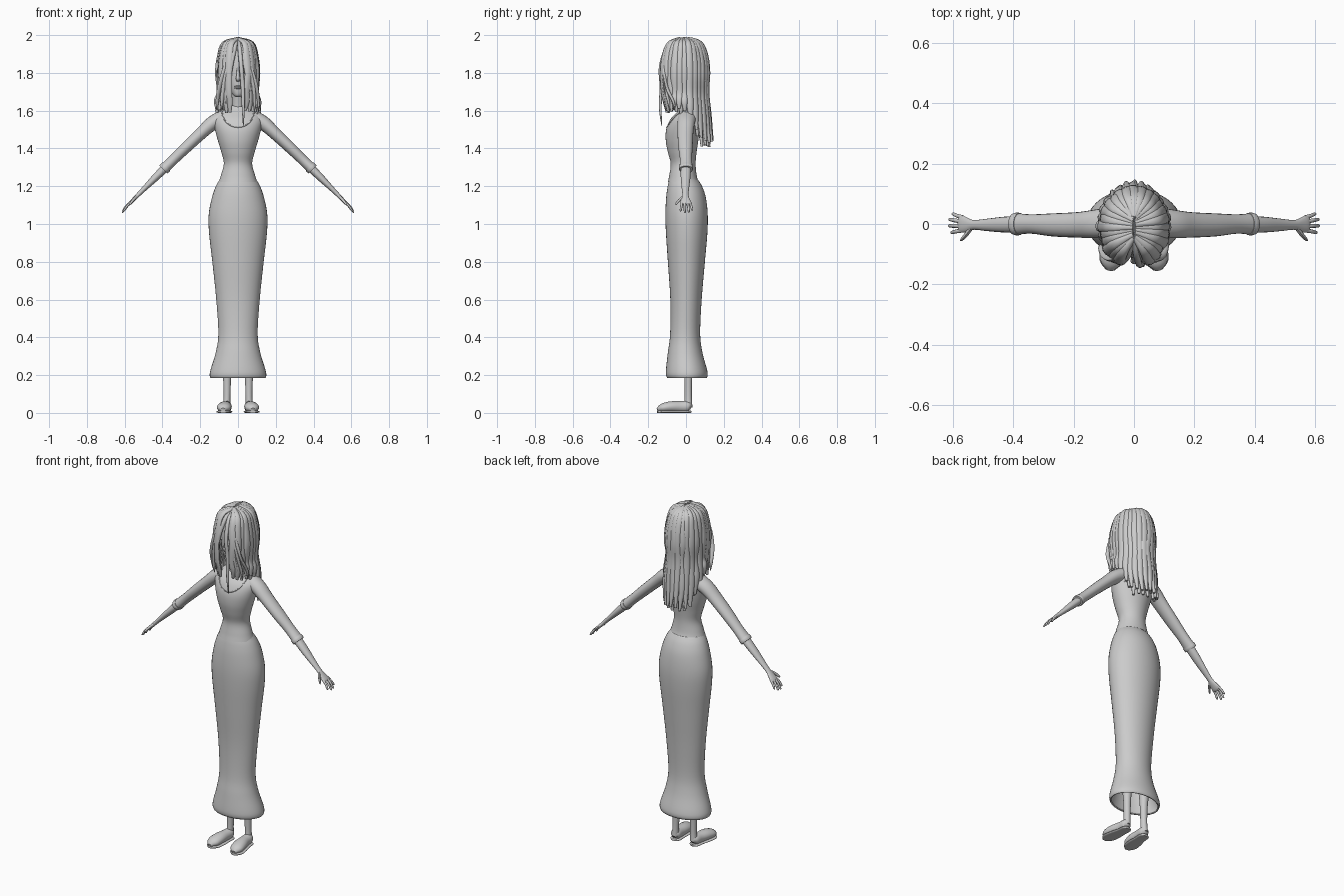
import bpy, bmesh, math, random
from mathutils import Vector
from mathutils.bvhtree import BVHTree

random.seed(4)


def smooth_rows(rows, n):
    """Catmull-Rom interpolation of rows of numbers."""
    rows = [Vector(r) for r in rows]
    out = []
    for i in range(len(rows) - 1):
        b, c = rows[i], rows[i + 1]
        a = rows[i - 1] if i else b * 2 - c
        d = rows[i + 2] if i + 2 < len(rows) else c * 2 - b
        for k in range(n):
            t = k / n
            out.append(0.5 * (2 * b + (c - a) * t + (2 * a - 5 * b + 4 * c - d) * t * t
                              + (3 * b - a - 3 * c + d) * t ** 3))
    return out + [rows[-1]]


def skin(bm, rings, caps=True):
    """Join rings of points into a tube."""
    vs = [[bm.verts.new(p) for p in r] for r in rings]
    n = len(vs[0])
    for r, q in zip(vs, vs[1:]):
        for i in range(n):
            bm.faces.new((r[i], r[(i + 1) % n], q[(i + 1) % n], q[i]))
    if caps:
        bm.faces.new(vs[0][::-1])
        bm.faces.new(vs[-1])


def tube(bm, rows, side, sides=12, n=4):
    """Elliptical tube; rows are x, y, z, half-width along side, half-thickness."""
    pts = smooth_rows(rows, n)
    rings = []
    for i, p in enumerate(pts):
        c = Vector(p[:3])
        t = Vector(pts[min(i + 1, len(pts) - 1)][:3]) - Vector(pts[max(i - 1, 0)][:3])
        t.normalize()
        s = Vector(side)
        s = (s - t * s.dot(t)).normalized()
        u = t.cross(s)
        rings.append([c + s * (p[3] * math.cos(j * math.tau / sides))
                      + u * (p[4] * math.sin(j * math.tau / sides)) for j in range(sides)])
    skin(bm, rings)


def body(bm, rows, sides=40, n=5, caps=True):
    """Stack of level ellipses; rows are z, half-width, front y, back y."""
    skin(bm, [[(w * math.cos(j * math.tau / sides),
                (f + b) / 2 + (b - f) / 2 * math.sin(j * math.tau / sides), z)
               for j in range(sides)] for z, w, f, b in smooth_rows(rows, n)], caps)


def finish(bm, name, mirror=False, thick=0):
    bmesh.ops.recalc_face_normals(bm, faces=bm.faces)
    me = bpy.data.meshes.new(name)
    bm.to_mesh(me)
    ob = bpy.data.objects.new(name, me)
    bpy.context.collection.objects.link(ob)
    if mirror:
        m = ob.modifiers.new("mirror", 'MIRROR')
        m.use_mirror_merge = False
    if thick:
        s = ob.modifiers.new("thickness", 'SOLIDIFY')
        s.thickness, s.offset = thick, -1
    bpy.ops.object.select_all(action='DESELECT')
    ob.select_set(True)
    bpy.context.view_layer.objects.active = ob
    bpy.ops.object.shade_smooth_by_angle(angle=math.radians(50))
    return ob


def ball(bm, centre, radii):
    v = bmesh.ops.create_uvsphere(bm, u_segments=24, v_segments=16, radius=1)['verts']
    bmesh.ops.scale(bm, vec=radii, verts=v)
    bmesh.ops.translate(bm, vec=centre, verts=v)


# Long skirt, open at the hem
bm = bmesh.new()
body(bm, [(1.24, .094, -.088, .06), (1.2, .117, -.097, .085), (1.14, .138, -.105, .105),
          (1.05, .155, -.109, .115), (.95, .153, -.106, .113), (.8, .136, -.096, .1),
          (.6, .115, -.083, .083), (.42, .104, -.084, .075), (.32, .118, -.096, .087),
          (.23, .145, -.106, .111), (.2, .15, -.106, .115), (.185, .146, -.1, .11)], caps=False)
finish(bm, "skirt", thick=.008)

# Fitted top
bm = bmesh.new()
body(bm, [(1.222, .102, -.096, .067), (1.26, .09, -.088, .056), (1.32, .075, -.081, .051),
          (1.38, .088, -.096, .056), (1.44, .106, -.107, .065), (1.5, .122, -.105, .07),
          (1.55, .132, -.085, .07), (1.585, .118, -.055, .065), (1.608, .075, -.032, .056),
          (1.63, .034, -.015, .045)])
tree = BVHTree.FromBMesh(bm)
finish(bm, "top")

# Scoop neckline laid on the chest
bm = bmesh.new()
rows = []
for i in range(25):
    a = math.pi * i / 24
    hit = tree.ray_cast(Vector((.084 * math.cos(a), -1, 1.595 - .083 * math.sin(a))), Vector((0, 1, 0)))[0]
    if hit:
        rows.append((*hit, .003, .003))
tube(bm, rows, (0, .6, 1), 6, 1)
finish(bm, "neckline")

# Sleeves with cuffs
bm = bmesh.new()
tube(bm, [(.08, .005, 1.565, .05, .04), (.137, 0, 1.532, .046, .038), (.19, -.003, 1.485, .042, .033),
          (.27, -.003, 1.41, .038, .03), (.34, 0, 1.342, .032, .027), (.392, 0, 1.292, .036, .028)],
     (0, 1, 0), 20)
finish(bm, "sleeve", True)
bm = bmesh.new()
tube(bm, [(.379, 0, 1.304, .037, .03), (.388, 0, 1.296, .038, .031), (.396, 0, 1.288, .036, .029)],
     (0, 1, 0), 20)
finish(bm, "cuff", True)

# Forearms and hands
bm = bmesh.new()
tube(bm, [(.37, 0, 1.312, .027, .022), (.43, -.002, 1.253, .026, .02), (.49, -.003, 1.193, .02, .014),
          (.53, -.003, 1.153, .016, .011), (.552, -.003, 1.13, .024, .01), (.572, 0, 1.11, .029, .009),
          (.58, 0, 1.102, .024, .006)], (0, 1, 0), 16)
for y0, y1, x in [(.022, .033, .602), (.008, .015, .613), (-.007, -.006, .614), (-.021, -.028, .606)]:
    tube(bm, [(.566, y0, 1.115, .007, .006), ((x + .57) / 2, (y0 + y1) / 2, 1.095, .0065, .006),
              (x - .004, y1, 1.679 - x, .0055, .005), (x, y1, 1.674 - x, .002, .002)], (0, 1, 0), 8)
tube(bm, [(.538, -.012, 1.145, .008, .007), (.556, -.036, 1.126, .008, .007),
          (.57, -.051, 1.108, .006, .005), (.574, -.055, 1.103, .002, .002)], (0, 0, 1), 8)
finish(bm, "forearm_and_hand", True)

# Legs
bm = bmesh.new()
tube(bm, [(.06, .012, .03, .019, .022), (.058, .012, .09, .018, .019), (.058, .012, .2, .022, .022),
          (.06, .012, .36, .035, .038), (.06, 0, .55, .037, .04), (.065, 0, .95, .055, .06)], (1, 0, 0), 16)
finish(bm, "leg", True)

# Slip-on shoes with flat soles
shoe = [(.06, .027, .028, .01, .01), (.061, .012, .033, .027, .028), (.064, -.03, .032, .03, .03),
        (.07, -.08, .032, .037, .029), (.076, -.125, .026, .035, .023), (.079, -.152, .017, .012, .009)]
bm = bmesh.new()
tube(bm, shoe, (1, 0, 0), 20)
for v in bm.verts:
    v.co.z = max(v.co.z, .006)
finish(bm, "shoe", True)
bm = bmesh.new()
tube(bm, [(x, y, .006, a + .003, .009) for x, y, z, a, b in shoe], (1, 0, 0), 20)
for v in bm.verts:
    v.co.z = min(max(v.co.z, 0), .012)
finish(bm, "sole", True)

# Head and neck
bm = bmesh.new()
body(bm, [(1.672, .012, -.088, -.06), (1.685, .027, -.1, -.03), (1.72, .047, -.106, .01),
          (1.77, .068, -.11, .06), (1.85, .083, -.112, .085), (1.92, .075, -.1, .08),
          (1.965, .04, -.06, .05)], 32)
tube(bm, [(0, .018, 1.56, .05, .04), (0, .012, 1.62, .034, .034), (0, -.005, 1.74, .034, .036)], (1, 0, 0), 20)
finish(bm, "head_and_neck")
bm = bmesh.new()
tube(bm, [(0, -.108, 1.825, .006, .006), (0, -.118, 1.785, .009, .01), (0, -.122, 1.768, .012, .01),
          (0, -.11, 1.758, .008, .006)], (1, 0, 0))
finish(bm, "nose")
bm = bmesh.new()
for z in (1.728, 1.72):
    ball(bm, (0, -.106, z), (.018, .007, .005))
finish(bm, "lips")
bm = bmesh.new()
ball(bm, (.034, -.092, 1.815), (.015, .013, .012))
finish(bm, "eye", True)

# Scalp under the hair
bm = bmesh.new()
ball(bm, (0, .004, 1.875), (.092, .108, .104))
finish(bm, "scalp")

# Hair locks fanning from the parting, longest at the back
bm = bmesh.new()


def lock(deg, scale):
    a = math.radians(deg)
    s, c = math.sin(a), math.cos(a)
    mid = 1.43 + .17 * min(max((abs(deg) - 45) / 45, 0), 1)
    end = mid + random.uniform(-.012, .02)
    drop = 1.2 if c > 0 else 1.2 + .45 * c
    ks = [.3, .72, .94, 1.02, .98, (drop + .98) / 2, drop]
    zs = [1.981, 1.955, 1.89, 1.8, 1.7, (1.7 + end) / 2, end]
    ws = [.008, .018, .021, .022, .021, .018, .007]
    sway = random.uniform(-.004, .004)
    rows = []
    for i, (k, z, w) in enumerate(zip(ks, zs, ws)):
        kx = k if i else .03
        kx = min(kx, 1.1)
        x = .103 * kx * s * scale + sway * (i > 2) * (-1) ** i
        rows.append((x, -.013 + .125 * k * c * scale, z - (1 - scale) * .1, w, .005 + w * .35))
    tube(bm, rows, (c, -s, 0), 10)


for i in range(25):
    lock(-150 + 12.5 * i, random.uniform(.98, 1.02))
for i in range(20):
    lock(-125 + 13 * i, .9)
finish(bm, "hair_locks")

# Fringe sweeping off the parting, leaving the face partly open
bm = bmesh.new()
for x, y, z, w in [(.028, -.128, 1.52, .011), (-.062, -.105, 1.63, .012), (-.085, -.095, 1.6, .013),
                   (-.11, -.07, 1.6, .013), (.065, -.1, 1.62, .011), (.088, -.085, 1.6, .013),
                   (.108, -.06, 1.6, .012)]:
    tube(bm, [(x * .05, -.04, 1.982, .006, .006), (x * .3, -.108 + abs(x) * .15, 1.93, w, .008),
              (x * .62, -.142 + abs(x) * .25, 1.83, w, .009), (x * .88, -.142 + abs(x) * .35, 1.73, w, .008),
              (x, y - .008, (z + 1.7) / 2, w * .7, .007), (x, y, z, .002, .002)],
         (1, -x * 4, 0), 10)
finish(bm, "fringe")
